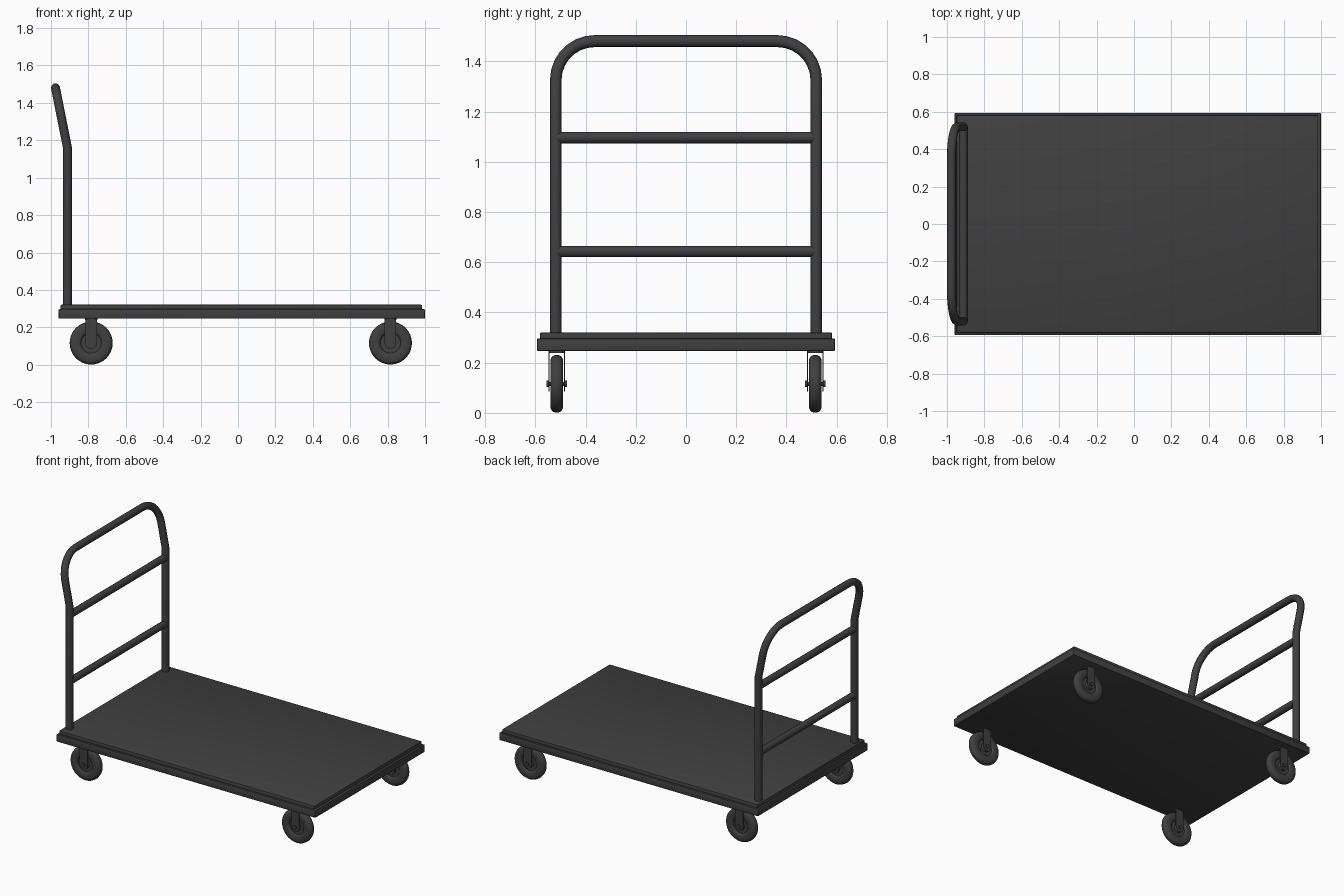
import bpy, bmesh, math
from mathutils import Matrix, Vector

if "Cube" in bpy.data.objects:
    bpy.data.objects.remove(bpy.data.objects["Cube"], do_unlink=True)

mat = bpy.data.materials.new("dark grey")
mat.use_nodes = True
GREY = (0.05, 0.05, 0.05, 1)
mat.diffuse_color = GREY
mat.node_tree.nodes["Principled BSDF"].inputs["Base Color"].default_value = GREY


def finish(obj, angle=40):
    obj.data.materials.clear()
    obj.data.materials.append(mat)
    bpy.ops.object.select_all(action="DESELECT")
    obj.select_set(True)
    bpy.context.view_layer.objects.active = obj
    bpy.ops.object.shade_smooth_by_angle(angle=math.radians(angle))
    return obj


def from_bmesh(name, bm, angle=40):
    bmesh.ops.recalc_face_normals(bm, faces=bm.faces)
    mesh = bpy.data.meshes.new(name)
    bm.to_mesh(mesh)
    bm.free()
    obj = bpy.data.objects.new(name, mesh)
    bpy.context.collection.objects.link(obj)
    return finish(obj, angle)


def slab(name, x0, x1, half_y, z0, z1, bevel):
    bm = bmesh.new()
    bmesh.ops.create_cube(bm, size=1)
    bmesh.ops.scale(bm, vec=(x1 - x0, 2 * half_y, z1 - z0), verts=bm.verts)
    bmesh.ops.translate(bm, vec=((x0 + x1) / 2, 0, (z0 + z1) / 2), verts=bm.verts)
    bmesh.ops.bevel(bm, geom=bm.edges[:], offset=bevel, segments=2,
                    profile=0.5, affect="EDGES")
    return from_bmesh(name, bm, 25)


def tube(name, points, radius):
    curve = bpy.data.curves.new(name, "CURVE")
    curve.dimensions = "3D"
    curve.bevel_depth = radius
    curve.bevel_resolution = 3
    curve.use_fill_caps = True
    spline = curve.splines.new("POLY")
    spline.points.add(len(points) - 1)
    for p, co in zip(spline.points, points):
        p.co = (*co, 1)
    obj = bpy.data.objects.new(name, curve)
    bpy.context.collection.objects.link(obj)
    bpy.ops.object.select_all(action="DESELECT")
    obj.select_set(True)
    bpy.context.view_layer.objects.active = obj
    bpy.ops.object.convert(target="MESH")
    return finish(bpy.context.object)


def lathe(name, profile, centre, steps=32):
    """Spin (radius, y) points about an axis along y."""
    bm = bmesh.new()
    verts = [bm.verts.new((r, y, 0)) for r, y in profile]
    edges = [bm.edges.new(pair) for pair in zip(verts, verts[1:])]
    bmesh.ops.spin(bm, geom=verts + edges, cent=(0, 0, 0), axis=(0, 1, 0),
                   angle=math.tau, steps=steps)
    bmesh.ops.remove_doubles(bm, verts=bm.verts, dist=0.0001)
    bmesh.ops.translate(bm, vec=centre, verts=bm.verts)
    return from_bmesh(name, bm)


def fork_leg(name, centre, y, half_width, top, thickness):
    """Upright plate with a rounded lower end around the axle."""
    bm = bmesh.new()
    arc = [(half_width * math.cos(a), half_width * math.sin(a))
           for a in (math.pi + math.pi * i / 10 for i in range(11))]
    outline = arc + [(half_width, top), (-half_width, top)]
    face = bm.faces.new([bm.verts.new((x, y - thickness / 2, z)) for x, z in outline])
    grown = bmesh.ops.extrude_face_region(bm, geom=[face])["geom"]
    bmesh.ops.translate(bm, vec=(0, thickness, 0),
                        verts=[v for v in grown if isinstance(v, bmesh.types.BMVert)])
    bmesh.ops.translate(bm, vec=centre, verts=bm.verts)
    return from_bmesh(name, bm)


def cylinder(name, centre, radius, depth, axis="Z"):
    bm = bmesh.new()
    turn = Matrix.Rotation(math.pi / 2, 4, "X") if axis == "Y" else Matrix()
    bmesh.ops.create_cone(bm, cap_ends=True, segments=20, radius1=radius,
                          radius2=radius, depth=depth,
                          matrix=Matrix.Translation(centre) @ turn)
    return from_bmesh(name, bm)


# Platform: rimmed base and raised top
slab("platform_base", -0.96, 1.0, 0.594, 0.246, 0.297, 0.006)
slab("platform_top", -0.948, 0.985, 0.582, 0.29, 0.321, 0.006)

# Push handle: uprights, backward lean, rounded top corners
TUBE = 0.024
BASE_X, TOP_X, BEND_Z, TOP_Z, HALF = -0.912, -0.976, 1.16, 1.481, 0.519
CORNER = 0.155


def leaning(y, z):
    t = max(0, (z - BEND_Z) / (TOP_Z - BEND_Z))
    return Vector((BASE_X + (TOP_X - BASE_X) * t, y, z))


side = [leaning(HALF, 0.31), leaning(HALF, BEND_Z)]
for i in range(8):
    a = math.pi / 2 * i / 7
    side.append(leaning(HALF - CORNER + CORNER * math.cos(a),
                        TOP_Z - CORNER + CORNER * math.sin(a)))
tube("push_handle", side + [Vector((p.x, -p.y, p.z)) for p in reversed(side)], TUBE)

# Cross bars
for name, z in (("lower_cross_bar", 0.643), ("upper_cross_bar", 1.097)):
    tube(name, [(BASE_X, -HALF, z), (BASE_X, HALF, z)], TUBE)

# Casters
AXLE_Z, WHEEL_R = 0.116, 0.115
half_profile = [(WHEEL_R, 0), (WHEEL_R - 0.002, 0.012), (WHEEL_R - 0.008, 0.02),
                (WHEEL_R - 0.018, 0.025), (0.065, 0.025), (0.058, 0.021),
                (0.054, 0.013), (0.03, 0.013), (0.027, 0.025), (0, 0.025)]
wheel_profile = [(r, -y) for r, y in reversed(half_profile)] + half_profile[1:]

for end, x in (("rear", -0.785), ("front", 0.815)):
    for hand, y in (("left", 0.515), ("right", -0.515)):
        tag = f"{end}_{hand}"
        hub = (x, y, AXLE_Z)
        lathe(f"{tag}_wheel", wheel_profile, hub)
        for s in (-1, 1):
            fork_leg(f"{tag}_fork_leg", hub, s * 0.031, 0.031, 0.128, 0.005)
            cylinder(f"{tag}_axle_nut", (x, y + s * 0.037, AXLE_Z), 0.013, 0.009, "Y")
        cylinder(f"{tag}_axle", hub, 0.008, 0.08, "Y")
        cylinder(f"{tag}_swivel", (x, y, 0.243), 0.033, 0.01)
